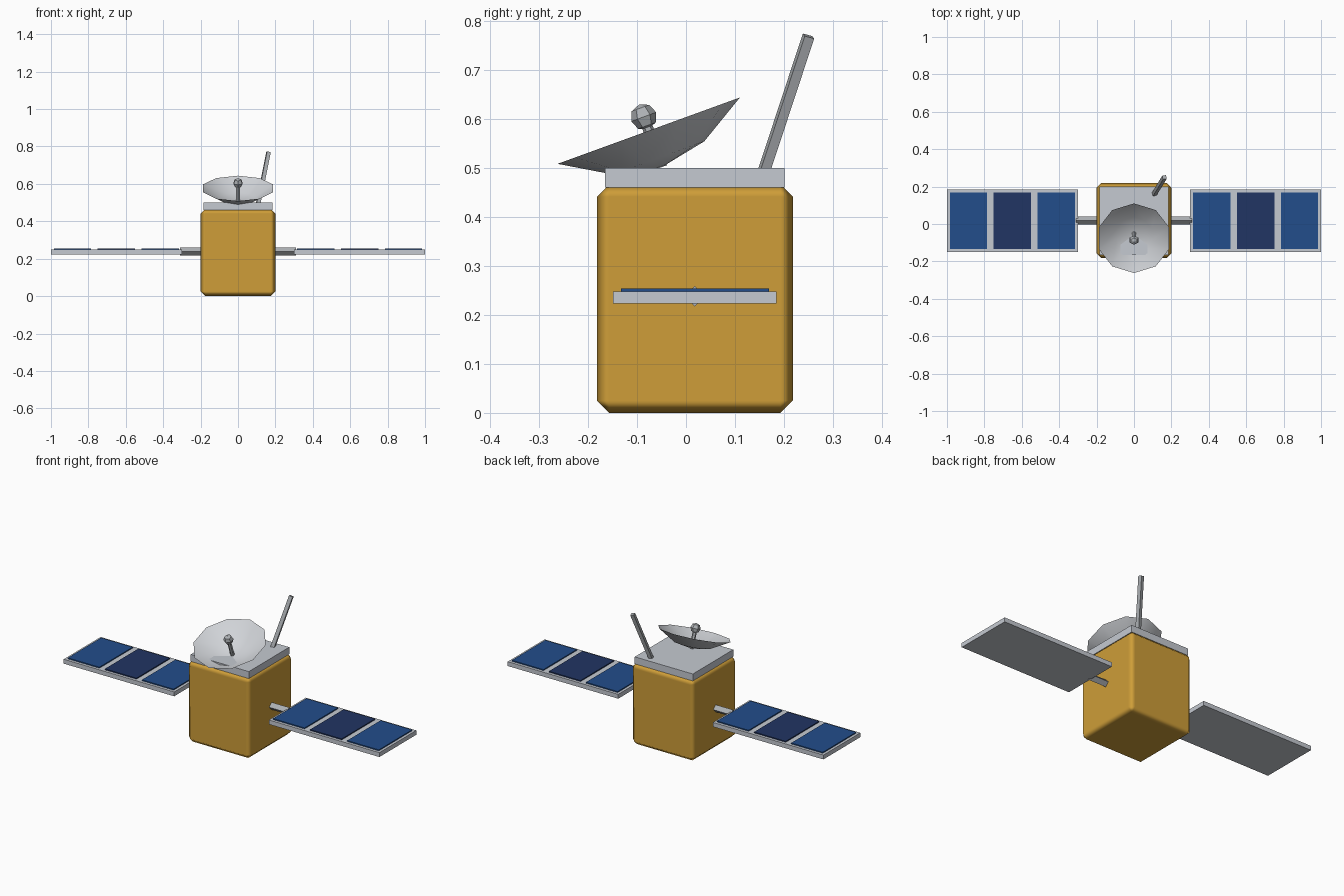
import bpy, bmesh, math
from mathutils import Vector, Matrix

if "Cube" in bpy.data.objects:
    bpy.data.objects.remove(bpy.data.objects["Cube"], do_unlink=True)


def material(name, rgb):
    m = bpy.data.materials.new(name)
    m.use_nodes = True
    m.diffuse_color = (*rgb, 1)
    m.node_tree.nodes["Principled BSDF"].inputs["Base Color"].default_value = (*rgb, 1)
    return m


GOLD = material("gold foil", (0.62, 0.34, 0.04))
SILVER = material("light grey", (0.56, 0.59, 0.64))
DISH = material("pale grey", (0.64, 0.66, 0.69))
METAL = material("mid grey", (0.42, 0.44, 0.46))
BLUE = material("cell blue", (0.016, 0.075, 0.26))
NAVY = material("cell navy", (0.015, 0.035, 0.125))


def finish(name, bm, mat):
    bmesh.ops.recalc_face_normals(bm, faces=bm.faces)
    mesh = bpy.data.meshes.new(name)
    bm.to_mesh(mesh)
    bm.free()
    mesh.materials.append(mat)
    ob = bpy.data.objects.new(name, mesh)
    bpy.context.collection.objects.link(ob)
    return ob


def box(name, low, high, mat):
    low, high = Vector(low), Vector(high)
    bm = bmesh.new()
    place = Matrix.Translation((low + high) / 2) @ Matrix.Diagonal((*(high - low), 1))
    bmesh.ops.create_cube(bm, size=1, matrix=place)
    return finish(name, bm, mat)


def rod(name, start, end, radius, sides, mat):
    start, end = Vector(start), Vector(end)
    axis = end - start
    place = Matrix.Translation((start + end) / 2) @ axis.to_track_quat("Z", "Y").to_matrix().to_4x4()
    bm = bmesh.new()
    bmesh.ops.create_cone(bm, cap_ends=True, segments=sides, radius1=radius,
                          radius2=radius, depth=axis.length, matrix=place)
    return finish(name, bm, mat)


MID_Y = 0.018

# Foil-wrapped body with chamfered edges, and the deck on top
body = box("body", (-0.2, MID_Y - 0.2, 0), (0.2, MID_Y + 0.2, 0.466), GOLD)
bevel = body.modifiers.new("chamfer", "BEVEL")
bevel.width = 0.025
bevel.segments = 1
bevel.harden_normals = True
body.data.shade_smooth()
box("top_deck", (-0.184, MID_Y - 0.183, 0.46), (0.184, MID_Y + 0.183, 0.5), SILVER)

# Solar wings: arm, frame and three cells on each side
for side, s in (("left", 1), ("right", -1)):
    rod(f"{side}_wing_arm", (s * 0.19, MID_Y, 0.238), (s * 0.31, MID_Y, 0.238), 0.021, 4, METAL)
    xs = sorted((s * 0.3, s * 1.0))
    box(f"{side}_wing_frame", (xs[0], MID_Y - 0.167, 0.223), (xs[1], MID_Y + 0.167, 0.248), SILVER)
    for i, mat in enumerate((BLUE, NAVY, BLUE)):
        x = s * (0.415 + i * 0.235)
        box(f"{side}_wing_cell_{i + 1}", (x - 0.1, MID_Y - 0.151, 0.246),
            (x + 0.1, MID_Y + 0.151, 0.254), mat)

# Tilted dish: a shallow bowl spun about its own axis
tilt = Matrix.Translation((0, -0.076, 0.576)) @ Matrix.Rotation(math.radians(20), 4, "X")
SIDES, RADIUS, DEPTH = 10, 0.198, 0.079
bm = bmesh.new()
apex = bm.verts.new((0, 0, -DEPTH))
rings = []
for r in (RADIUS / 2, RADIUS):
    z = DEPTH * ((r / RADIUS) ** 2 - 1)
    angles = [math.pi / 2 + math.tau * k / SIDES for k in range(SIDES)]
    rings.append([bm.verts.new((r * math.cos(a), r * math.sin(a), z)) for a in angles])
inner, outer = rings
for k in range(SIDES):
    n = (k + 1) % SIDES
    bm.faces.new((apex, inner[k], inner[n]))
    bm.faces.new((inner[k], outer[k], outer[n], inner[n]))
bm.transform(tilt)
dish = finish("dish", bm, DISH)
if dish.data.polygons[0].normal.z < 0:
    dish.data.flip_normals()
dish.data.shade_smooth()

# Feed stem and knob on the dish axis
rod("feed_stem", tilt @ Vector((0, 0, -DEPTH)), tilt @ Vector((0, 0, 0.02)), 0.011, 6, METAL)
bm = bmesh.new()
bmesh.ops.create_uvsphere(bm, u_segments=6, v_segments=4, radius=0.027,
                          matrix=tilt @ Matrix.Translation((0, 0, 0.03)))
finish("feed_knob", bm, METAL)

# Leaning antenna at the back
rod("antenna", (0.107, 0.158, 0.49), (0.163, 0.25, 0.769), 0.0145, 4, METAL)
